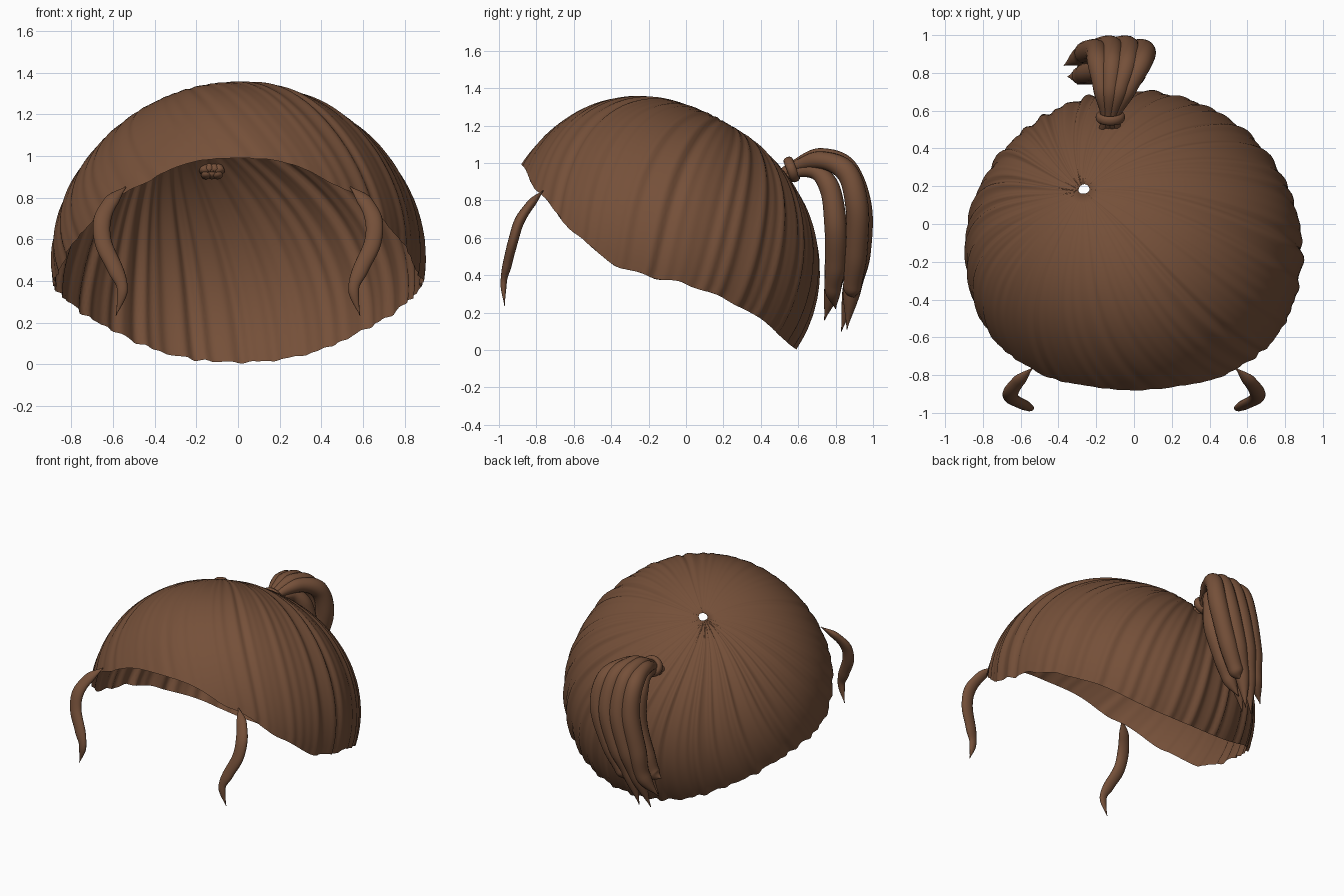
import bpy, bmesh, math, random
from mathutils import Vector, Matrix

if "Cube" in bpy.data.objects:
    bpy.data.objects.remove(bpy.data.objects["Cube"])

random.seed(4)
brown = bpy.data.materials.new("hair brown")
brown.diffuse_color = (0.178, 0.08, 0.041, 1)
brown.use_nodes = True
brown.node_tree.nodes["Principled BSDF"].inputs["Base Color"].default_value = brown.diffuse_color


def finish(ob):
    ob.data.materials.clear()
    ob.data.materials.append(brown)
    for p in ob.data.polygons:
        p.use_smooth = True


def mesh_object(name, bm):
    bmesh.ops.recalc_face_normals(bm, faces=bm.faces)
    me = bpy.data.meshes.new(name)
    bm.to_mesh(me)
    bm.free()
    ob = bpy.data.objects.new(name, me)
    bpy.context.collection.objects.link(ob)
    finish(ob)
    return ob


def interp(table, x):
    for (a, fa), (b, fb) in zip(table, table[1:]):
        if x <= b:
            t = max(0, (x - a) / (b - a))
            t = t * t * (3 - 2 * t)
            return fa + (fb - fa) * t
    return table[-1][1]


# --- Hair cap: tilted half ellipsoid, combed out from an off-centre crown ---
MID = Vector((0, -0.15, 0.5))
AX, AU, AV = 0.89, 0.88, 0.80
ALONG = Vector((0, 0.83, -0.557))      # front rim to back rim
UP = Vector((0, 0.557, 0.83))          # dome direction
CROWN = Vector((-0.303, -0.136, 0.943)).normalized()
RIM = [(-0.88, 0), (-0.734, -0.07), (-0.446, -0.145), (-0.18, -0.17),
       (0.023, -0.115), (0.2, -0.04), (0.413, 0.01), (0.64, 0.03), (0.88, 0)]
WAVES = [(random.randint(26, 75), random.uniform(0, 6.28), random.uniform(0.5, 1))
         for _ in range(6)]


def ripple(phi):
    s = sum(a * math.sin(n * phi + p) for n, p, a in WAVES) / 2.2
    front = max(0, -math.sin(phi))
    return s * (1 - 0.75 * front)


def cap_point(phi, t):
    s = math.sin(phi)
    w = interp(RIM, s * AU) / AV
    k = math.sqrt(1 - w * w)
    d = CROWN.slerp(Vector((math.cos(phi) * k, s * k, w)), t)
    grow = min(1, t * 2.2)
    r = 1 + 0.011 * ripple(phi + 0.12 * math.sin(t * math.pi)) * grow
    if d.y < 0 and d.z > 0:
        r += 0.16 * d.y * d.y * d.z * d.z      # fuller forehead
    return MID + Vector((d.x * AX * r, 0, 0)) + ALONG * (d.y * AU * r) + UP * (d.z * AV * r)


COLS, ROWS = 320, 36
bm = bmesh.new()
rings = []
for j in range(ROWS + 1):
    t = 0.02 + 0.98 * (j / ROWS) ** 1.15
    ring = []
    for i in range(COLS):
        co = cap_point(2 * math.pi * i / COLS, t)
        if j == 0:
            co += UP * 0.02                    # small lip at the crown hole
        ring.append(bm.verts.new(co))
    rings.append(ring)
for a, b in zip(rings, rings[1:]):
    for i in range(COLS):
        n = (i + 1) % COLS
        bm.faces.new((a[i], b[i], b[n], a[n]))
cap = mesh_object("hair_cap", bm)
# make sure the open shell faces outwards
mid_face = cap.data.polygons[len(cap.data.polygons) // 2]
if mid_face.normal.dot(mid_face.center - MID) < 0:
    cap.data.flip_normals()


# --- Tapered tube along a smooth path, with a flattened section ---
def strand(name, pts, radii, flat=1.0, sides=16, steps=8):
    P = [Vector(p) for p in pts]
    path = []
    for i in range(len(P) - 1):
        p0, p1, p2, p3 = P[max(i - 1, 0)], P[i], P[i + 1], P[min(i + 2, len(P) - 1)]
        for k in range(steps + (i == len(P) - 2)):
            t = k / steps
            co = 0.5 * (2 * p1 + (p2 - p0) * t + (2 * p0 - 5 * p1 + 4 * p2 - p3) * t * t
                        + (3 * p1 - p0 - 3 * p2 + p3) * t ** 3)
            path.append((co, radii[i] + (radii[i + 1] - radii[i]) * t * t * (3 - 2 * t)))
    bm = bmesh.new()
    rings = []
    for i, (co, r) in enumerate(path):
        tan = (path[min(i + 1, len(path) - 1)][0] - path[max(i - 1, 0)][0]).normalized()
        side = (Vector((1, 0, 0)) - tan * tan.x).normalized()
        nor = tan.cross(side)
        rings.append([bm.verts.new(co + side * r * math.cos(a) + nor * r * flat * math.sin(a))
                      for a in (2 * math.pi * k / sides for k in range(sides))])
    for a, b in zip(rings, rings[1:]):
        for i in range(sides):
            n = (i + 1) % sides
            bm.faces.new((a[i], a[n], b[n], b[i]))
    bm.faces.new(rings[0])
    bm.faces.new(rings[-1])
    return mesh_object(name, bm)


# --- Two wavy face locks ---
for side, label in ((1, "right"), (-1, "left")):
    lock = [(0.54, -0.765, 0.85), (0.61, -0.83, 0.78), (0.652, -0.89, 0.69),
            (0.645, -0.925, 0.58), (0.59, -0.955, 0.46), (0.555, -0.975, 0.36),
            (0.585, -0.97, 0.235)]
    strand(label + "_face_lock", [(x * side, y, z) for x, y, z in lock],
           [0.004, 0.036, 0.042, 0.041, 0.038, 0.026, 0.002], flat=0.65)

# --- Ponytail: outer fan and inner layer, tips swept to one side ---
OUTER = [(-1.0, -0.37, 0.84, 0.20), (-0.35, -0.30, 0.83, 0.10),
         (0.35, -0.23, 0.86, 0.11), (1.0, -0.15, 0.90, 0.28)]
for i, (f, tx, ty, tz) in enumerate(OUTER):
    lift = 0.02 * (1 - f * f)
    strand("ponytail_outer_strand_%d" % (i + 1),
           [(-0.125 + 0.04 * f, 0.50, 0.925), (-0.125 + 0.025 * f, 0.57, 0.975 + lift / 2),
            (-0.10 + 0.07 * f, 0.72, 1.015 + lift), (-0.075 + 0.115 * f, 0.86, 0.95 + lift),
            (-0.075 + 0.125 * f, 0.915 + lift, 0.76), (-0.14 + 0.11 * f, 0.91 + lift, 0.52),
            (-0.20 + 0.08 * f, 0.89, 0.34), (tx, ty, tz)],
           [0.022, 0.026, 0.047, 0.058, 0.062, 0.06, 0.05, 0.003])
INNER = [(-1.0, -0.35, 0.78, 0.30), (0.0, -0.30, 0.74, 0.16), (1.0, -0.22, 0.80, 0.22)]
for i, (f, tx, ty, tz) in enumerate(INNER):
    strand("ponytail_inner_strand_%d" % (i + 1),
           [(-0.125 + 0.03 * f, 0.51, 0.905), (-0.125 + 0.025 * f, 0.57, 0.945),
            (-0.11 + 0.05 * f, 0.69, 0.955), (-0.09 + 0.08 * f, 0.77, 0.86),
            (-0.09 + 0.09 * f, 0.80, 0.66), (-0.16 + 0.08 * f, 0.80, 0.46),
            (-0.22 + 0.07 * f, 0.785, 0.33), (tx, ty, tz)],
           [0.022, 0.026, 0.042, 0.055, 0.06, 0.058, 0.045, 0.003])

# --- Hair tie ---
bpy.ops.mesh.primitive_torus_add(major_radius=0.054, minor_radius=0.017,
                                 major_segments=32, minor_segments=12)
tie = bpy.context.object
tie.name = "hair_tie"
rot = Vector((0, 0.9, 0.35)).to_track_quat('Z', 'Y').to_matrix().to_4x4()
tie.data.transform(Matrix.Translation((-0.125, 0.565, 0.965)) @ rot @ Matrix.Diagonal((1.1, 1, 1.5, 1)))
finish(tie)
